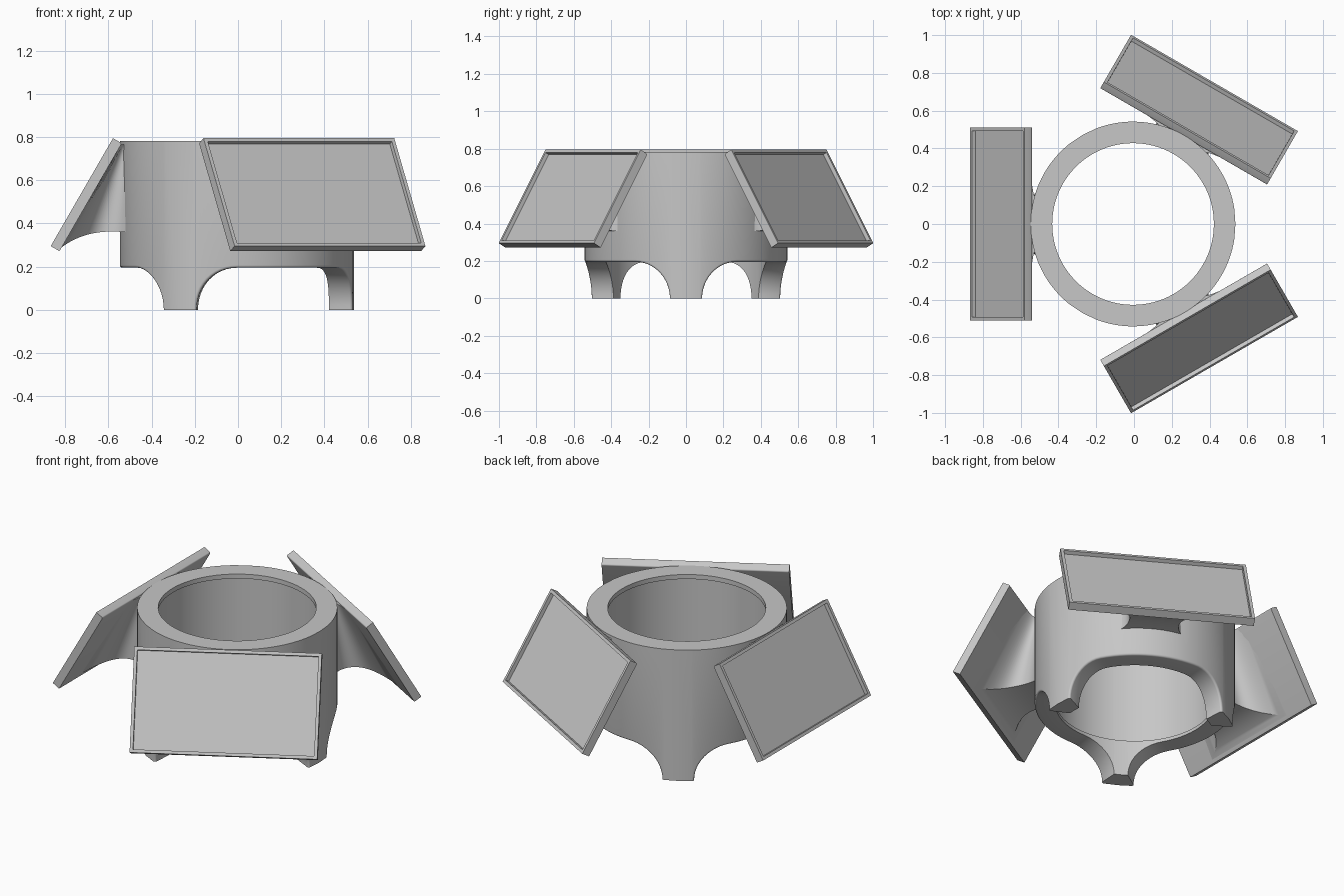
import bpy
import bmesh
from math import sin, cos, pi, radians
from mathutils import Matrix, Vector

cube = bpy.data.objects.get("Cube")
if cube:
    bpy.data.objects.remove(cube)

grey = bpy.data.materials.new("plain grey")
grey.use_nodes = True
grey.diffuse_color = (0.57, 0.57, 0.57, 1)
grey.node_tree.nodes["Principled BSDF"].inputs["Base Color"].default_value = (0.57, 0.57, 0.57, 1)

CENTRE = Matrix.Translation((-0.005, 0, 0))


def finish(name, bm, matrix):
    """Turn a bmesh into a placed, shaded object."""
    bmesh.ops.recalc_face_normals(bm, faces=bm.faces[:])
    bm.transform(matrix)
    mesh = bpy.data.meshes.new(name)
    bm.to_mesh(mesh)
    bm.free()
    mesh.materials.append(grey)
    obj = bpy.data.objects.new(name, mesh)
    bpy.context.collection.objects.link(obj)
    bpy.ops.object.select_all(action="DESELECT")
    obj.select_set(True)
    bpy.context.view_layer.objects.active = obj
    bpy.ops.object.shade_smooth_by_angle(angle=radians(30))


# Ring body with three legs: arches between the legs, a wider bore between two lips
R_OUT, R_BORE, R_LIP = 0.542, 0.45, 0.428
TOP, LIP_Z, FLOOR_Z = 0.782, 0.755, 0.215
ARCH, FOOT, FILLET = 0.195, 0.088, 0.012
SECTOR = R_OUT * 2 * pi / 3


def arch_outline():
    """One sector as (arc length, height, normal along arc, normal up)."""
    half = [(0, 0, 0, 0)]
    for i in range(13):
        t = pi / 2 * i / 12
        half.append((FOOT + ARCH * (1 - cos(t)), ARCH * sin(t), -cos(t), sin(t)))
    start = FOOT + ARCH
    for i in range(1, 9):
        half.append((start + (SECTOR / 2 - start) * i / 8, ARCH, 0, 1))
    return half + [(SECTOR - s, z, -ns, nz) for s, z, ns, nz in reversed(half[1:-1])]


def ring_body():
    bm = bmesh.new()
    columns = []
    for leg in range(3):
        for s, z, ns, nz in arch_outline():
            s += leg * SECTOR
            outer = s + FILLET * ns
            inner = s + 0.04 * ns
            rows = [(R_OUT, outer, TOP)]
            for k in range(5):
                phi = pi / 2 * k / 4
                d = FILLET * (1 - sin(phi))
                rows.append((R_OUT - FILLET * (1 - cos(phi)), s + d * ns, z + d * nz))
            rows += [(R_LIP, inner, z), (R_LIP, inner, FLOOR_Z),
                     (R_BORE, inner, FLOOR_Z), (R_BORE, inner, LIP_Z),
                     (R_LIP, inner, LIP_Z), (R_LIP, inner, TOP)]
            columns.append([bm.verts.new((r * cos(a / R_OUT), r * sin(a / R_OUT), h))
                            for r, a, h in rows])
    for i, a in enumerate(columns):
        b = columns[(i + 1) % len(columns)]
        for j in range(len(a)):
            k = (j + 1) % len(a)
            bm.faces.new((a[j], b[j], b[k], a[k]))
    finish("ring_body", bm, CENTRE)


# Tilted tray panel: a slab with a recessed outer face
WIDTH, HEIGHT, THICK = 1.02, 0.577, 0.047


def panel(name, turn):
    bm = bmesh.new()
    bmesh.ops.create_cube(bm, size=1)
    bm.transform(Matrix.Translation((0, 0, -THICK / 2)) @ Matrix.Diagonal((WIDTH, HEIGHT, THICK, 1)))
    # soften the upper back edge
    edge = [e for e in bm.edges if all(v.co.y > 0 and v.co.z < -0.01 for v in e.verts)]
    bmesh.ops.bevel(bm, geom=edge, offset=0.008, segments=4, profile=0.5, affect="EDGES")
    bm.normal_update()
    face = max(bm.faces, key=lambda f: f.calc_center_median().z)
    bmesh.ops.inset_region(bm, faces=[face], thickness=0.025)
    bmesh.ops.inset_region(bm, faces=[face], thickness=0.001, depth=-0.022)
    # local axes: sideways, up the slope, outward
    side, up, out = Vector((0, 1, 0)), Vector((-0.5, 0, 0.866)), Vector((0.866, 0, 0.5))
    place = Matrix((side, up, out)).transposed().to_4x4()
    place.translation = (0.718, 0, 0.545)
    finish(name, bm, turn @ place)


# Bracket: a neck that flares into the panel back and, slightly, into the ring
def bracket(name, turn):
    bm = bmesh.new()
    sections = []
    steps = 24
    for i in range(steps + 1):
        t = i / steps
        flare = (1 - t) ** 3
        half = 0.13 + 0.2 * (1 - t) ** 4 + 0.05 * t ** 6
        low = Vector((0.818 + (0.495 - 0.818) * t, 0, 0.367 - 0.082 * flare - 0.01 * t ** 4))
        high = Vector((0.545 + (0.495 - 0.545) * t, 0, 0.765))
        sections.append([bm.verts.new((p.x, y, p.z)) for p, y in
                         ((low, -half), (low, half), (high, half), (high, -half))])
    for a, b in zip(sections, sections[1:]):
        for j in range(4):
            k = (j + 1) % 4
            bm.faces.new((a[j], a[k], b[k], b[j]))
    bm.faces.new(sections[0])
    bm.faces.new(sections[-1])
    finish(name, bm, turn)


ring_body()
for label, angle in (("back_left", 60), ("right", 180), ("front_left", 300)):
    turn = CENTRE @ Matrix.Rotation(radians(angle), 4, "Z")
    panel(label + "_panel", turn)
    bracket(label + "_bracket", turn)
